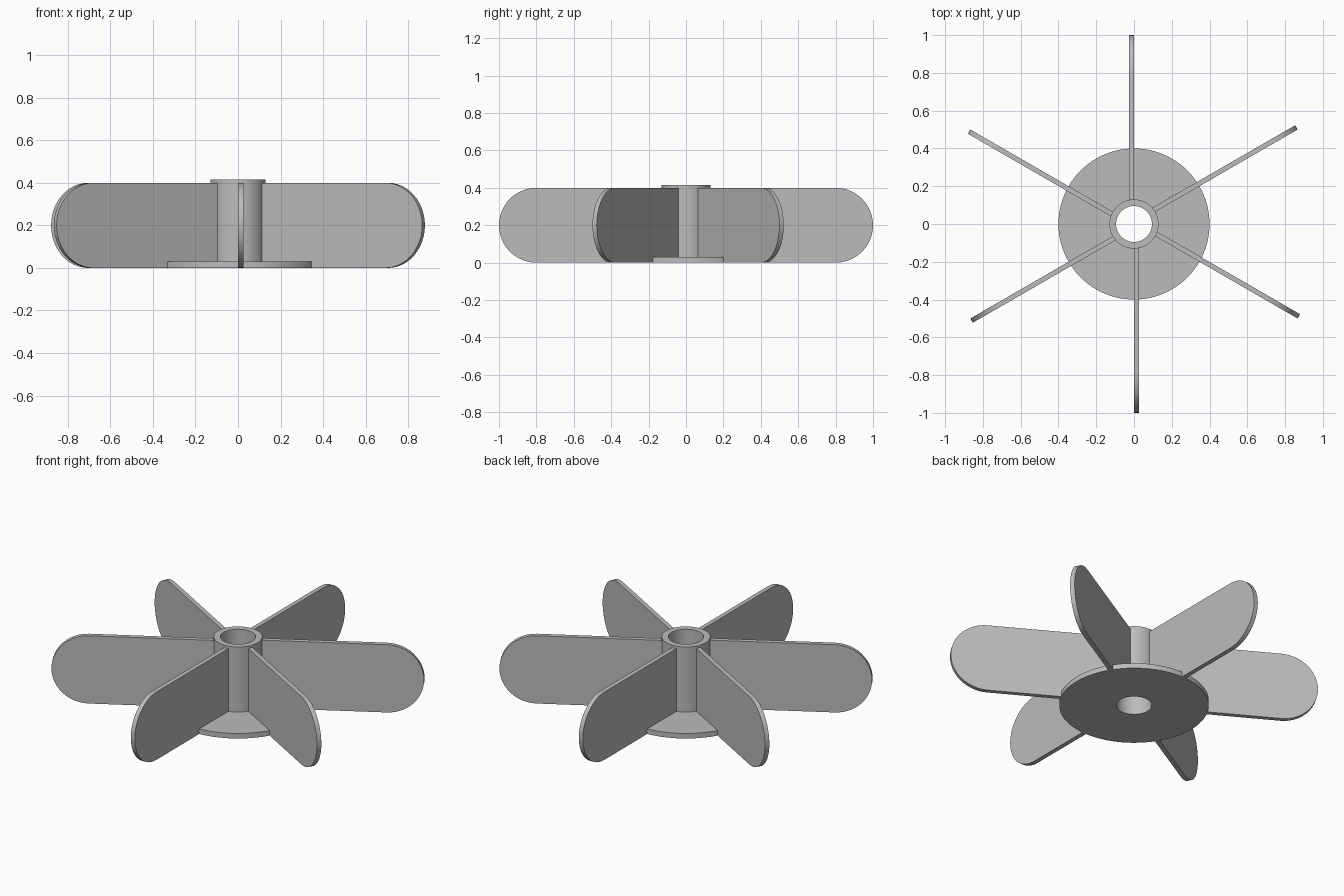
import bpy, bmesh, math
from mathutils import Matrix

cube = bpy.data.objects.get("Cube")
if cube:
    bpy.data.objects.remove(cube, do_unlink=True)

grey = bpy.data.materials.new("plain_grey")
grey.use_nodes = True
colour = (0.5, 0.5, 0.5, 1)
grey.diffuse_color = colour
grey.node_tree.nodes["Principled BSDF"].inputs["Base Color"].default_value = colour

BORE, HUB, DISC = 0.095, 0.13, 0.4
DISC_TOP, BLADE_TOP, HUB_TOP = 0.03, 0.4, 0.415
THICK, TIP = 0.026, 1.0


def finish(name, bm):
    bmesh.ops.recalc_face_normals(bm, faces=bm.faces)
    mesh = bpy.data.meshes.new(name)
    bm.to_mesh(mesh)
    bm.free()
    mesh.materials.append(grey)
    obj = bpy.data.objects.new(name, mesh)
    bpy.context.collection.objects.link(obj)
    bpy.ops.object.select_all(action="DESELECT")
    obj.select_set(True)
    bpy.context.view_layer.objects.active = obj
    bpy.ops.object.shade_smooth_by_angle(angle=math.radians(30))
    return obj


# Hub tube and base disc: one stepped profile turned around the shaft bore
bm = bmesh.new()
profile = [(BORE, 0), (DISC, 0), (DISC, DISC_TOP), (HUB, DISC_TOP),
           (HUB, HUB_TOP), (BORE, HUB_TOP)]
verts = [bm.verts.new((r, 0, z)) for r, z in profile]
edges = [bm.edges.new((a, b)) for a, b in zip(verts, verts[1:] + verts[:1])]
bmesh.ops.spin(bm, geom=verts + edges, cent=(0, 0, 0), axis=(0, 0, 1),
               angle=math.tau, steps=96, use_merge=True)
bmesh.ops.remove_doubles(bm, verts=bm.verts, dist=1e-5)
finish("hub_and_base_disc", bm)

# Blades: rounded paddles, one face on the radial line, notched over the disc
radius = BLADE_TOP / 2
outline = [(HUB - 0.01, 0.02), (DISC - 0.01, 0.02), (DISC - 0.01, 0)]
for i in range(25):
    a = math.pi * (i / 24 - 0.5)
    outline.append((TIP - radius + radius * math.cos(a), radius + radius * math.sin(a)))
outline.append((HUB - 0.01, BLADE_TOP))

for n in range(6):
    bm = bmesh.new()
    face = bm.faces.new([bm.verts.new((x, 0, z)) for x, z in outline])
    side = bmesh.ops.extrude_face_region(bm, geom=[face])["geom"]
    moved = [v for v in side if isinstance(v, bmesh.types.BMVert)]
    bmesh.ops.translate(bm, verts=moved, vec=(0, THICK, 0))
    turn = Matrix.Rotation(math.radians(30 + 60 * n), 4, "Z")
    bmesh.ops.transform(bm, matrix=turn, verts=bm.verts)
    finish(f"blade_{n + 1}", bm)
